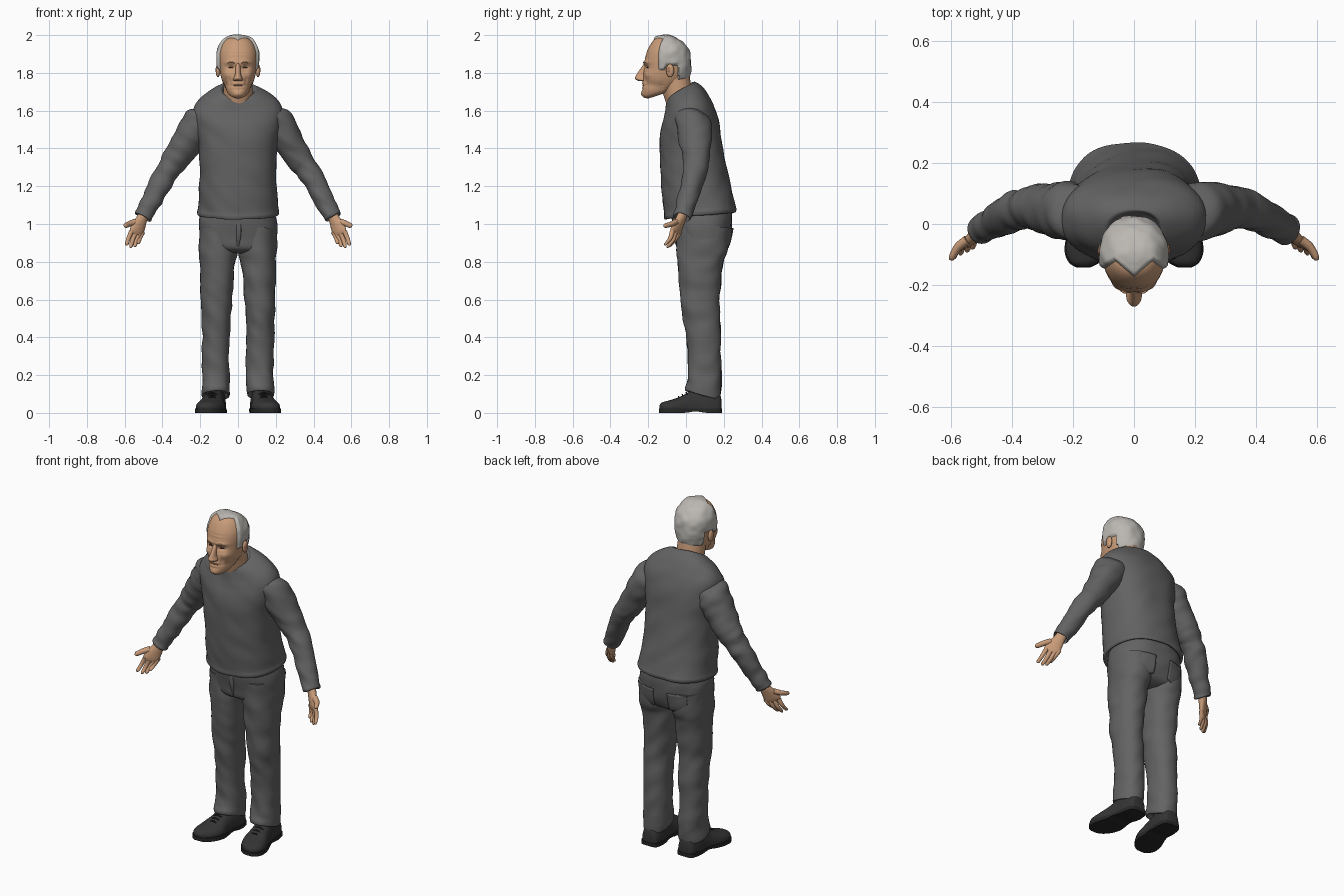
import bpy, bmesh, math
from mathutils import Vector, noise


def material(name, rgb):
    m = bpy.data.materials.new(name)
    m.diffuse_color = (*rgb, 1)
    return m


CLOTH = material("charcoal cloth", (0.125, 0.125, 0.125))
SKIN = material("skin", (0.58, 0.33, 0.19))
LIP = material("lip", (0.40, 0.19, 0.12))
HAIR = material("grey hair", (0.50, 0.48, 0.45))
LEATHER = material("black leather", (0.035, 0.035, 0.036))
SOLE = material("dark sole", (0.02, 0.02, 0.02))
EYE = material("dark eye", (0.06, 0.035, 0.025))


def smooth_keys(keys, sub):
    """Catmull-Rom interpolation of tuples of numbers."""
    out = []
    for i in range(len(keys) - 1):
        a, b, c, d = (keys[min(max(i + k, 0), len(keys) - 1)] for k in (-1, 0, 1, 2))
        for j in range(sub):
            t = j / sub
            out.append([0.5 * (2 * q + (r - p) * t + (2 * p - 5 * q + 4 * r - s) * t * t
                        + (3 * q - p - 3 * r + s) * t ** 3) for p, q, r, s in zip(a, b, c, d)])
    return out + [list(keys[-1])]


def loft(name, keys, ring, mat, n=40, sub=6, shape=None, angle=60):
    """Skin rings made from interpolated keys; shape moves each vertex along its normal."""
    bm = bmesh.new()
    rings = [[bm.verts.new(ring(k, 2 * math.pi * i / n)) for i in range(n)]
             for k in smooth_keys(keys, sub)]
    for r, q in zip(rings, rings[1:]):
        for i in range(n):
            bm.faces.new((r[i], r[(i + 1) % n], q[(i + 1) % n], q[i]))
    bm.faces.new(rings[0][::-1])
    bm.faces.new(rings[-1])
    bmesh.ops.recalc_face_normals(bm, faces=bm.faces)
    if shape:
        bm.normal_update()
        moved = [(v, shape(v.co.copy(), v.normal.copy())) for v in bm.verts]
        for v, co in moved:
            v.co = co
    return finish(name, bm, mat, angle)


def finish(name, bm, mat, angle=60):
    me = bpy.data.meshes.new(name)
    bm.to_mesh(me)
    bm.free()
    me.materials.append(mat)
    ob = bpy.data.objects.new(name, me)
    bpy.context.collection.objects.link(ob)
    bpy.ops.object.select_all(action='DESELECT')
    ob.select_set(True)
    bpy.context.view_layer.objects.active = ob
    bpy.ops.object.shade_smooth_by_angle(angle=math.radians(angle))
    return ob


def level(power=2.0, rise=1.0):
    """Near-horizontal ring: key = front z, back z, centre x, half width, front y, back y."""
    def ring(k, a):
        zf, zb, xc, hw, yf, yb = k
        c, s = math.cos(a), math.sin(a)
        x = math.copysign(abs(c) ** (2 / power), c)
        y = math.copysign(abs(s) ** (2 / power), s)
        t = (y + 1) / 2
        return Vector((xc + hw * x, yf + (yb - yf) * t, zf + (zb - zf) * t ** rise))
    return ring


def tube(name, keys, u, v, mat, n=24, sub=5, shape=None):
    """Tube along a path: key = x, y, z, radius on u, radius on v."""
    u, v = Vector(u).normalized(), Vector(v).normalized()
    return loft(name, keys, lambda k, a: Vector(k[:3]) + u * k[3] * math.cos(a) + v * k[4] * math.sin(a),
                mat, n, sub, shape)


def ball(name, loc, size, mat):
    bm = bmesh.new()
    bmesh.ops.create_uvsphere(bm, u_segments=20, v_segments=12, radius=1)
    for p in bm.verts:
        p.co = Vector(loc) + p.co * Vector(size)
    return finish(name, bm, mat)


def folds(amount, fx, fz):
    """Soft cloth creases."""
    return lambda co, no: co + no * amount * noise.noise(Vector((co.x * fx, co.y * fx, co.z * fz + co.x * 9)))


# Sweater body with hem and open collar
loft("sweater_body", [
    (1.05, 1.09, 0, .18, -.08, .22), (1.022, 1.06, 0, .208, -.108, .258),
    (1.035, 1.075, 0, .217, -.118, .268), (1.065, 1.10, 0, .212, -.118, .262),
    (1.14, 1.16, 0, .208, -.126, .246), (1.25, 1.25, 0, .204, -.133, .225), (1.4, 1.4, 0, .208, -.14, .198),
    (1.5, 1.53, 0, .232, -.133, .175), (1.56, 1.62, 0, .238, -.118, .15),
    (1.60, 1.68, 0, .212, -.108, .118), (1.63, 1.722, 0, .165, -.104, .088),
    (1.648, 1.748, 0, .112, -.102, .056), (1.655, 1.75, 0, .09, -.096, .042),
    (1.64, 1.73, 0, .08, -.088, .034)], level(2.3, .65), CLOTH, 64, 6, folds(.006, 7, 12))

# Neck and ribbed collar
loft("neck", [(1.58, 1.66, 0, .082, -.088, .035), (1.66, 1.74, 0, .078, -.112, .026),
              (1.74, 1.82, 0, .076, -.14, .012)], level(), SKIN)

# Head, with brow, sockets, cheeks, mouth and chin sculpted on the front
HEAD = [(1.664, 1.70, 0, .025, -.20, -.10), (1.672, 1.712, 0, .050, -.225, -.06),
        (1.70, 1.74, 0, .068, -.234, -.02), (1.74, 1.77, 0, .083, -.230, .003),
        (1.78, 1.80, 0, .093, -.227, .014), (1.83, 1.83, 0, .099, -.222, .016),
        (1.88, 1.88, 0, .103, -.216, .015), (1.92, 1.92, 0, .099, -.204, .004),
        (1.96, 1.955, 0, .082, -.182, -.025), (1.983, 1.98, 0, .055, -.158, -.06),
        (1.992, 1.991, 0, .02, -.125, -.09)]
# bump: x, z, x spread, z spread, push
BUMPS = [(.038, 1.828, .022, .012, -.014), (.036, 1.856, .030, .009, .007), (.058, 1.79, .018, .018, .006),
         (.044, 1.755, .008, .022, -.006), (.0, 1.733, .034, .0045, -.007), (.0, 1.744, .03, .006, .004),
         (.0, 1.712, .03, .006, -.003), (.0, 1.688, .024, .012, .006), (.065, 1.735, .018, .022, -.006),
         (.0, 1.885, .05, .003, -.002), (.0, 1.902, .05, .003, -.002), (.036, 1.806, .018, .004, -.004)]


def face(co, no):
    if co.y > -.12:
        return co
    push = sum(p * math.exp(-((abs(co.x) - x) / sx) ** 2 - ((co.z - z) / sz) ** 2) for x, z, sx, sz, p in BUMPS)
    return co + no * push


loft("head", HEAD, level(2.15), SKIN, 96, 9, face)


# Hair: swells above the scalp behind the hairline and sinks under the skin elsewhere
def hairline(co, no):
    ax = abs(co.x)
    front = -.172 + .85 * min(ax, .06) - .7 * max(ax - .06, 0)
    low = 1.762 if co.y > -.045 else (1.84 if co.y > -.105 else 1.815)
    d = min(co.y - front, co.z - low)
    lump = .004 * noise.noise(co * 28)
    return co + no * (max(-.03, min(d * .9, .011)) + (lump if d > .005 else 0))


loft("hair", HEAD, level(2.15), HAIR, 96, 9, hairline)

# Nose, lips
loft("nose", [(1.756, 1.76, 0, .008, -.238, -.20), (1.759, 1.76, 0, .024, -.255, -.20),
              (1.770, 1.77, 0, .025, -.270, -.20), (1.786, 1.79, 0, .017, -.265, -.20),
              (1.815, 1.815, 0, .013, -.246, -.20), (1.85, 1.85, 0, .012, -.222, -.19)], level(), SKIN, 24)
ball("mouth_line", (0, -.226, 1.733), (.027, .0045, .0025), LIP)

# Fly flap and waistband area of the trousers
loft("trouser_hips", [(1.07, 1.10, 0, .19, -.08, .235), (1.0, 1.03, 0, .206, -.072, .243),
                      (.93, .93, 0, .207, -.058, .236), (.87, .87, 0, .196, -.045, .212),
                      (.845, .845, 0, .12, 0, .17)], level(2.4), CLOTH, 56, 6, folds(.005, 9, 14))
tube("trouser_fly", [(.004, -.068, 1.03, .011, .006), (.004, -.064, .95, .013, .009),
                     (0, -.045, .88, .005, .006)], (1, 0, 0), (0, 1, 0), CLOTH)

for s, side in ((-1, "right"), (1, "left")):
    def flip(keys, i=0):
        return [tuple(s * q if j == i else q for j, q in enumerate(k)) for k in keys]

    # Eyes, brows, ears
    ball(side + "_eye", (s * .037, -.203, 1.828), (.014, .006, .003), EYE)
    tube(side + "_eyebrow", flip([(.016, -.223, 1.85, .002, .002), (.036, -.22, 1.857, .006, .004),
                                  (.062, -.200, 1.85, .002, .002)]), (0, 1, 0), (0, 0, 1), SKIN, 12)
    ball(side + "_ear", (s * .106, -.084, 1.812), (.012, .021, .035), SKIN)
    ball(side + "_ear_hollow", (s * .114, -.09, 1.815), (.0055, .009, .016), LIP)

    # Sleeve with cuff
    tube(side + "_sleeve", flip([
        (.15, .035, 1.58, .07, .08), (.195, .04, 1.55, .09, .10), (.238, .043, 1.485, .087, .096),
        (.30, .05, 1.382, .077, .08), (.345, .052, 1.318, .067, .068), (.37, .049, 1.29, .06, .064),
        (.41, .032, 1.215, .060, .060), (.46, .005, 1.12, .052, .052), (.492, -.014, 1.06, .047, .048),
        (.500, -.018, 1.042, .048, .048), (.504, -.02, 1.036, .041, .041), (.49, -.014, 1.06, .034, .034)]),
        (s * .866, 0, .5), (s * .12, .97, -.2), CLOTH, 36, 6, folds(.009, 10, 20))

    # Palm, wrist, fingers and thumb
    across, thick = (s * .72, -.50, .30), (s * .5, .85, .1)
    tube(side + "_palm", flip([(.488, -.012, 1.07, .03, .024), (.508, -.026, 1.03, .032, .023),
                               (.524, -.042, .995, .041, .02), (.536, -.055, .962, .044, .016),
                               (.541, -.06, .945, .036, .010)]), across, thick, SKIN)
    fingers = [((.504, -.034, .958), (.530, -.078, .895)), ((.522, -.046, .953), (.548, -.088, .878)),
               ((.544, -.060, .952), (.570, -.097, .874)), ((.563, -.072, .963), (.592, -.110, .886)),
               ((.545, -.052, 1.012), (.603, -.116, .988))]
    for i, (a, b) in enumerate(fingers):
        a, b = Vector(a), Vector(b)
        mid = a.lerp(b, .5) + Vector((.002, .008, 0))
        w = .0145 if i == 4 else .0115
        keys = [(*a, w * 1.15, w * 1.1), (*mid, w, w), (*a.lerp(b, .88), w * .85, w * .8), (*b, .003, .003)]
        name = side + ("_thumb" if i == 4 else "_finger_%d" % (i + 1))
        if i == 4:
            tube(name, flip(keys), (s * .3, -.1, .95), (s * .6, .8, 0), SKIN, 14)
        else:
            tube(name, flip(keys), across, thick, SKIN, 14)

    # Trouser leg with a slanted hem
    loft(side + "_trouser_leg", flip([
        (.98, .98, .108, .095, -.055, .23), (.86, .86, .105, .101, -.051, .219), (.8, .8, .109, .094, -.045, .2),
        (.7, .7, .111, .087, -.038, .185), (.6, .6, .113, .082, -.028, .178), (.5, .5, .116, .077, -.015, .18),
        (.4, .4, .117, .074, 0, .184), (.25, .25, .117, .072, .013, .184), (.17, .16, .116, .074, .006, .187),
        (.135, .10, .117, .074, -.004, .186), (.118, .07, .118, .069, .0, .178),
        (.13, .09, .118, .055, .02, .165)], 2), level(2.2), CLOTH, 40, 6, folds(.009, 9, 13))

    # Back pocket laid over the seat
    bm = bmesh.new()
    bmesh.ops.create_grid(bm, x_segments=10, y_segments=10, size=.5)
    for p in bm.verts:
        taper = 1 - .3 * abs(p.co.x) * 2 * (p.co.y < -.3)
        p.co = Vector((s * .10 + p.co.x * .105, .30, .92 + p.co.y * .12 * taper))
    pocket = finish(side + "_back_pocket", bm, CLOTH)
    wrap = pocket.modifiers.new("wrap", 'SHRINKWRAP')
    wrap.target = bpy.data.objects["trouser_hips"]
    wrap.wrap_method, wrap.offset = 'PROJECT', .005
    wrap.use_project_x = wrap.use_project_z = False
    wrap.use_project_y = wrap.use_negative_direction = True
    pocket.modifiers.new("thickness", 'SOLIDIFY').thickness = .005

    # Shoe upper and sole, toes turned out: key = x, y, half width, height
    shoe = flip([(.118, .188, .02, .06), (.119, .178, .046, .10), (.121, .13, .058, .135), (.126, .07, .058, .135),
                 (.133, .02, .062, .112), (.143, -.04, .074, .082), (.155, -.09, .068, .066),
                 (.163, -.125, .046, .056), (.166, -.141, .018, .04)])

    def upper(k, a):
        c = math.cos(a)
        return Vector((k[0] + k[2] * math.copysign(abs(c) ** .8, c), k[1], max(.018, .03 + (k[3] - .03) * math.sin(a))))

    def sole(k, a):
        c = math.cos(a)
        lift = .008 * math.exp(-((k[1] - .05) / .035) ** 2)
        return Vector((k[0] + (k[2] + .004) * math.copysign(abs(c) ** .4, c), k[1] * 1.01,
                       .022 if math.sin(a) > 0 else lift))

    loft(side + "_shoe", shoe, upper, LEATHER, 32)
    loft(side + "_shoe_sole", shoe, sole, SOLE, 24, 6, None, 35)
    for i in range(3):
        y, z = .005 - i * .02, .108 - i * .011
        tube("%s_lace_%d" % (side, i + 1), [(s * .137 - .03, y, z - .012, .004, .004), (s * .138, y - .004, z, .004, .004),
             (s * .137 + .03, y, z - .012, .004, .004)], (0, 1, 0), (0, 0, 1), SOLE, 8)
